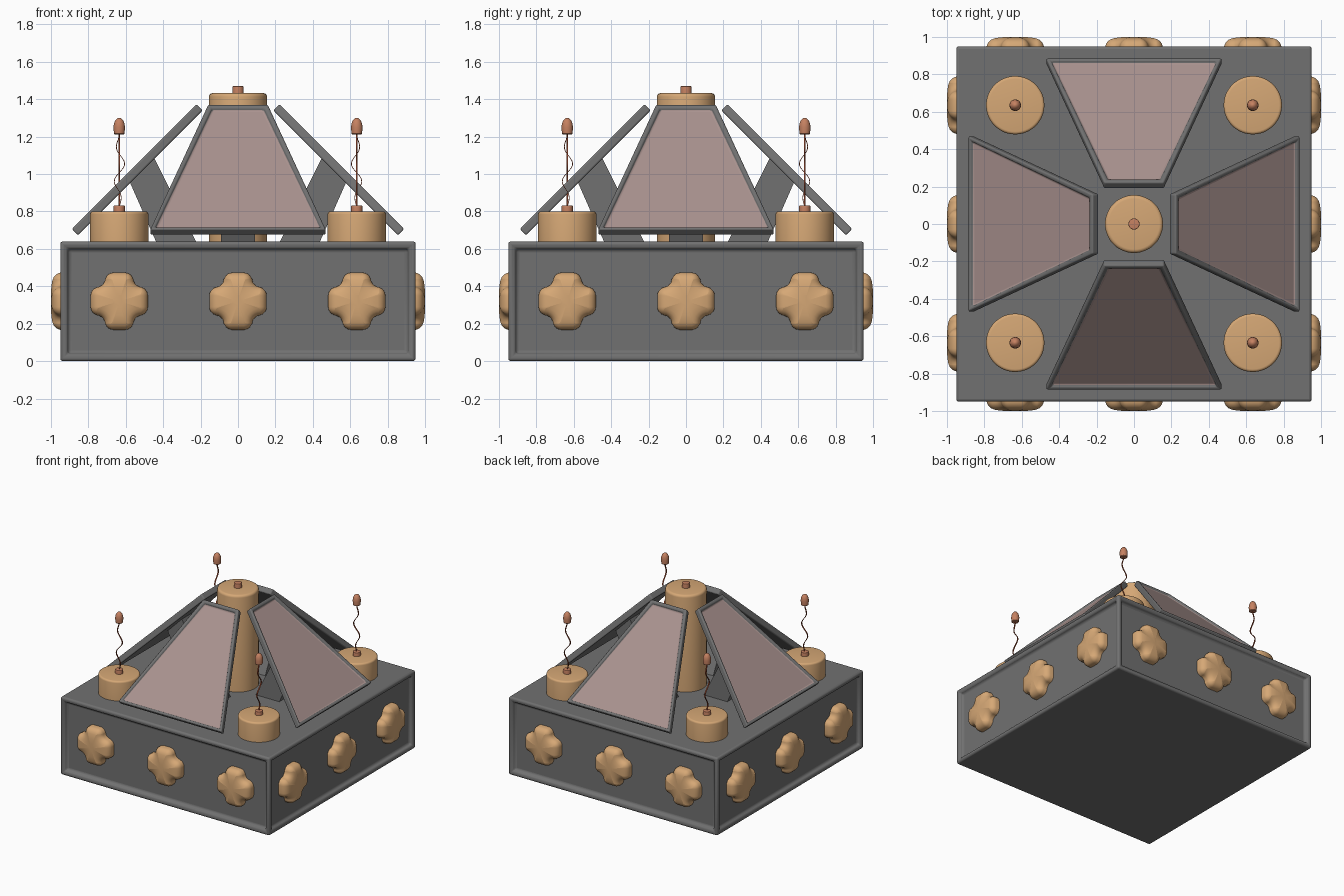
import bpy, bmesh, math
from mathutils import Matrix, Vector

if "Cube" in bpy.data.objects:
    bpy.data.objects.remove(bpy.data.objects["Cube"])


def mat(name, r, g, b):
    m = bpy.data.materials.new(name)
    m.diffuse_color = (r, g, b, 1)
    m.use_nodes = True
    m.node_tree.nodes["Principled BSDF"].inputs["Base Color"].default_value = m.diffuse_color
    return m


GREY = mat("grey metal", 0.165, 0.165, 0.165)
TAN = mat("tan", 0.67, 0.39, 0.18)
GLASS = mat("dusty pink", 0.40, 0.29, 0.275)
COPPER = mat("copper", 0.56, 0.22, 0.12)
WIRE = mat("dark red wire", 0.33, 0.07, 0.03)


def finish(name, bm, mats, turn=0, bevel=0, smooth=35):
    """Turn the mesh about z by quarter turns and make an object of it."""
    bmesh.ops.recalc_face_normals(bm, faces=bm.faces)
    bm.transform(Matrix.Rotation(turn * math.pi / 2, 4, 'Z'))
    me = bpy.data.meshes.new(name)
    bm.to_mesh(me)
    bm.free()
    for m in mats:
        me.materials.append(m)
    ob = bpy.data.objects.new(name, me)
    bpy.context.collection.objects.link(ob)
    if bevel:
        mod = ob.modifiers.new("bevel", 'BEVEL')
        mod.width, mod.segments, mod.limit_method = bevel, 3, 'ANGLE'
    bpy.context.view_layer.objects.active = ob
    for o in bpy.context.selected_objects:
        o.select_set(False)
    ob.select_set(True)
    bpy.ops.object.shade_smooth_by_angle(angle=math.radians(smooth))
    return ob


def loft(bm, rings):
    """Skin a list of point rings and cap both ends."""
    vr = [[bm.verts.new(p) for p in r] for r in rings]
    n = len(vr[0])
    for a, b in zip(vr, vr[1:]):
        for i in range(n):
            bm.faces.new((a[i], a[(i + 1) % n], b[(i + 1) % n], b[i]))
    bm.faces.new(vr[0])
    bm.faces.new(vr[-1])


def lathe(name, prof, m, x=0, y=0, n=48):
    bm = bmesh.new()
    loft(bm, [[(x + r * math.cos(2 * math.pi * i / n), y + r * math.sin(2 * math.pi * i / n), z)
               for i in range(n)] for r, z in prof])
    return finish(name, bm, [m])


def drum(name, r, z0, z1, b, m, x, y, n=48):
    arc = [(r - b + b * math.cos(t), z1 - b + b * math.sin(t))
           for t in (k * math.pi / 8 for k in range(5))]
    return lathe(name, [(r, z0)] + arc, m, x, y, n)


# Base box with recessed side panels
bm = bmesh.new()
bmesh.ops.create_cube(bm, size=1)
bm.transform(Matrix.Translation((0, 0, 0.32)) @ Matrix.Diagonal((1.9, 1.9, 0.64, 1)))
bm.normal_update()
sides = [f for f in bm.faces if abs(f.normal.z) < 0.5]
bmesh.ops.inset_individual(bm, faces=sides, thickness=0.05, depth=0)
bmesh.ops.inset_individual(bm, faces=sides, thickness=0.012, depth=-0.03)
finish("base_box", bm, [GREY], bevel=0.015)


# Puffy crosses on the sides
def cross_ring(d, scale, y, cx):
    """Rounded cross outline inset by d."""
    def arc(cx_, cz_, r, a0, a1):
        return [(cx_ + r * math.cos(math.radians(a0 + (a1 - a0) * k / 6)),
                 cz_ + r * math.sin(math.radians(a0 + (a1 - a0) * k / 6))) for k in range(7)]
    quarter = (arc(0.107, 0.03, 0.046 - d, 0, 90) + arc(0.12, 0.12, 0.044 + d, 270, 180)
               + arc(0.03, 0.107, 0.046 - d, 0, 90))
    pts = []
    for q in range(4):
        c, s = round(math.cos(q * math.pi / 2)), round(math.sin(q * math.pi / 2))
        pts += [(u * c - v * s, u * s + v * c) for u, v in quarter]
    return [(cx + scale * u, -y, 0.32 + scale * v) for u, v in pts]


LAYERS = [(0, 1, 0.90), (0, 1, 0.95), (0.004, 1, 0.963), (0.012, 1, 0.975),
          (0.024, 1, 0.985), (0.036, 0.96, 0.992), (0.038, 0.65, 0.998), (0.038, 0.3, 1.0)]
for k in range(4):
    for j, cx in enumerate((-0.635, 0, 0.635)):
        bm = bmesh.new()
        loft(bm, [cross_ring(d, s, y, cx) for d, s, y in LAYERS])
        finish(f"side_cross_{k}_{j}", bm, [TAN], k, smooth=60)

# Four tilted trapezoid panels with struts behind them
top, low = Vector((0, -0.222, 1.374)), Vector((0, -0.888, 0.706))
back = Vector((0, 1, -1)).normalized() * 0.047
for k in range(4):
    bm = bmesh.new()
    outer = [low + Vector((-0.47, 0, 0)), low + Vector((0.47, 0, 0)),
             top + Vector((0.16, 0, 0)), top + Vector((-0.16, 0, 0))]
    loft(bm, [[p + back for p in outer], outer])
    bmesh.ops.recalc_face_normals(bm, faces=bm.faces)
    bm.normal_update()
    face = max(bm.faces, key=lambda f: f.normal.dot(-back))
    bmesh.ops.inset_individual(bm, faces=[face], thickness=0.03, depth=0)
    bmesh.ops.inset_individual(bm, faces=[face], thickness=0.01, depth=-0.018)
    face.material_index = 1
    finish(f"tilted_panel_{k}", bm, [GREY, GLASS], k, bevel=0.009)

    bm = bmesh.new()
    prof = [(-0.43, 0.62), (-0.215, 0.62), (-0.45, 1.09), (-0.58, 0.96)]
    loft(bm, [[(x, y, z) for y, z in prof] for x in (-0.09, 0.09)])
    finish(f"panel_strut_{k}", bm, [GREY], k)

# Central column with its cap
drum("central_column", 0.155, 0.62, 1.433, 0.02, TAN, 0, 0)
drum("column_knob", 0.03, 1.42, 1.47, 0.005, COPPER, 0, 0, 24)

# Corner drums, each with a wavy wire and a bullet-shaped tip
TIP = [(0.024, 1.212), (0.028, 1.216), (0.031, 1.25), (0.028, 1.27),
       (0.022, 1.286), (0.012, 1.297), (0.003, 1.301)]
for k, (sx, sy) in enumerate(((-1, -1), (1, -1), (1, 1), (-1, 1))):
    x, y = 0.635 * sx, 0.635 * sy
    drum(f"corner_drum_{k}", 0.156, 0.62, 0.80, 0.015, TAN, x, y)
    drum(f"drum_knob_{k}", 0.03, 0.79, 0.832, 0.005, COPPER, x, y, 24)
    lathe(f"wire_tip_{k}", TIP, COPPER, x, y, 24)
    bm = bmesh.new()
    rings = []
    for i in range(33):
        t = i / 32
        w = -0.635 + 0.03 * math.sin(math.pi * t) * math.sin(4 * math.pi * t + 0.4)
        z = 0.82 + 0.40 * t
        rings.append([(w + a, -0.635 + b, z) for a, b in
                      ((-0.002, -0.005), (0.002, -0.005), (0.002, 0.005), (-0.002, 0.005))])
    loft(bm, rings)
    finish(f"wavy_wire_{k}", bm, [WIRE], k)
